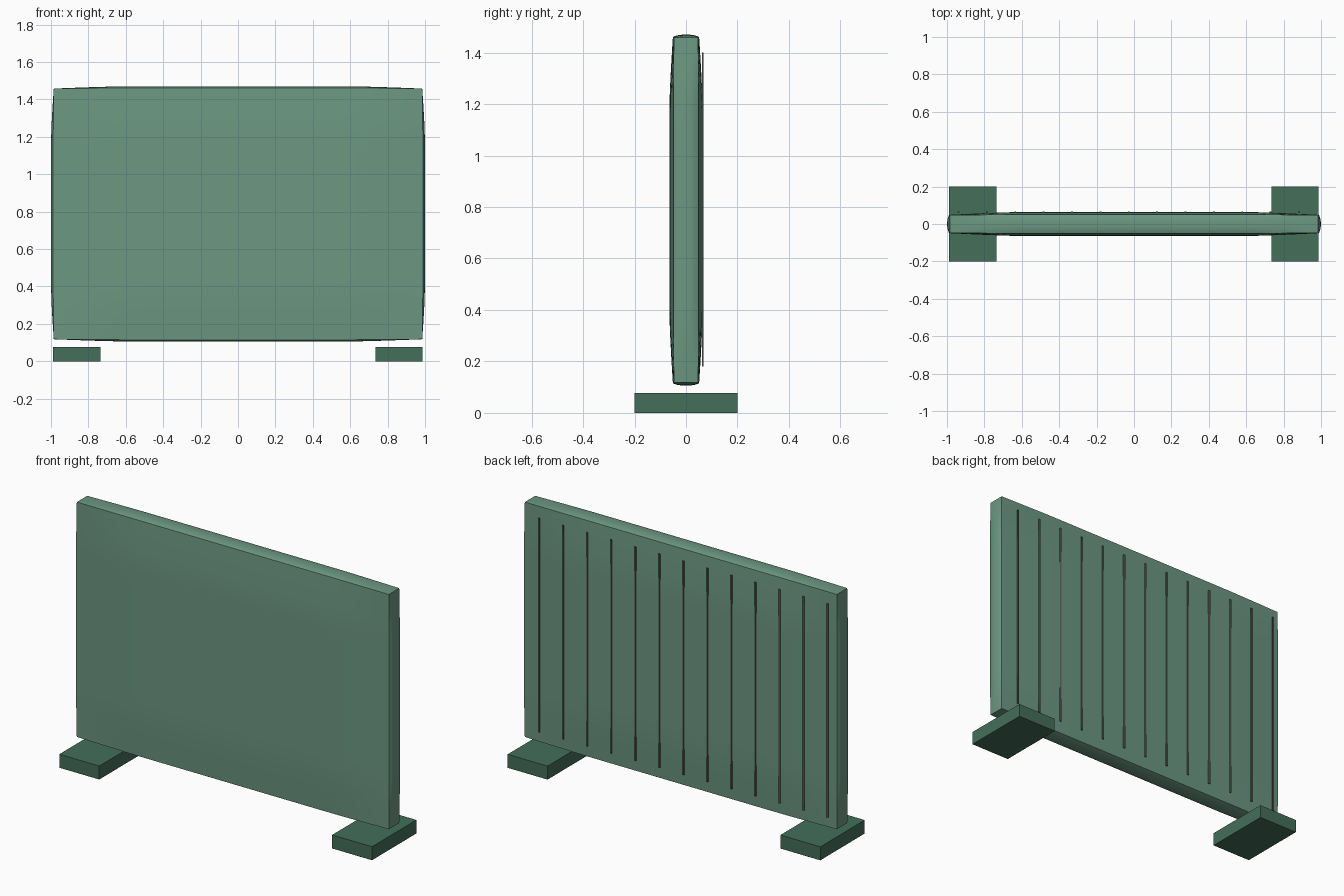
import bpy, bmesh

if "Cube" in bpy.data.objects:
    bpy.data.objects.remove(bpy.data.objects["Cube"])

def material(name, rgb):
    m = bpy.data.materials.new(name)
    lin = [(c / 255 / 12.92 if c < 11 else ((c / 255 + 0.055) / 1.055) ** 2.4) for c in rgb]
    m.diffuse_color = (*lin, 1)
    m.use_nodes = True
    m.node_tree.nodes["Principled BSDF"].inputs["Base Color"].default_value = m.diffuse_color
    return m

PANEL = material("sage green", (108, 151, 130))
FOOT = material("deep green", (67, 110, 90))
STRIP = material("grey", (98, 106, 100))

def finish(bm, name, mat):
    me = bpy.data.meshes.new(name)
    bm.to_mesh(me)
    bm.free()
    me.materials.append(mat)
    ob = bpy.data.objects.new(name, me)
    bpy.context.collection.objects.link(ob)
    return ob

def box(name, lo, hi, mat):
    bm = bmesh.new()
    bmesh.ops.create_cube(bm, size=1)
    for v in bm.verts:
        for i in range(3):
            v.co[i] = lo[i] if v.co[i] < 0 else hi[i]
    return finish(bm, name, mat)

def bow(t):
    """Flat in the middle, easing down to zero at the ends."""
    s = max(0, (abs(t) - 0.62) / 0.38)
    return 1 - s ** 1.3

def arch(t):
    """Rounded swell across the narrow thickness."""
    return 1 - abs(t) ** 2.5

# Panel: a subdivided cube whose six faces swell slightly
bm = bmesh.new()
bmesh.ops.create_cube(bm, size=2)
bmesh.ops.subdivide_edges(bm, edges=bm.edges[:], cuts=23, use_grid_fill=True)
for v in bm.verts:
    a, b, c = v.co
    v.co = (a * (0.985 + 0.003 * bow(c) + 0.011 * arch(b) * bow(c)),
            b * (0.047 + 0.004 * bow(a) + 0.002 * bow(c) + 0.011 * bow(a) * bow(c)),
            0.788 + c * (0.670 + 0.003 * bow(a) + 0.009 * arch(b) * bow(a)))
panel = finish(bm, "panel", PANEL)
bpy.context.view_layer.objects.active = panel
panel.select_set(True)
bpy.ops.object.shade_smooth_by_angle(angle=0.6)

# Thin vertical strips along the back
for i in range(13):
    x = -0.938 + i * 0.1517
    box("back_strip", (x - 0.005, 0.062, 0.18), (x + 0.005, 0.068, 1.40), STRIP)

# Two flat feet
for name, x in (("left_foot", -0.862), ("right_foot", 0.86)):
    box(name, (x - 0.126, -0.2, 0), (x + 0.126, 0.2, 0.077), FOOT)
